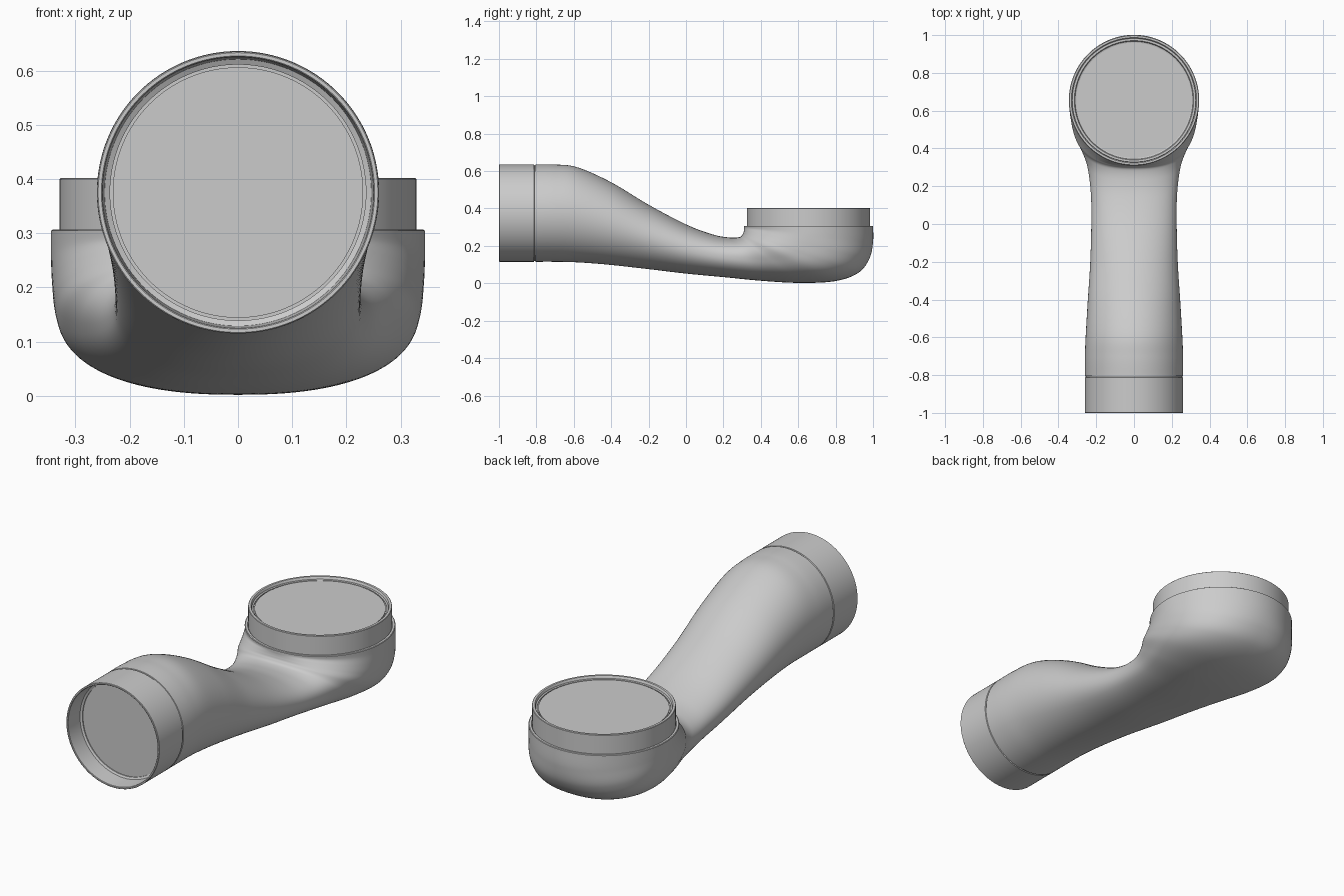
import bpy, bmesh, math
from mathutils import Vector

if "Cube" in bpy.data.objects:
    bpy.data.objects.remove(bpy.data.objects["Cube"])

SEG = 128


def skin(name, rings, angle=35):
    """Bridge closed rings; a one-point ring closes into a fan."""
    bm = bmesh.new()
    vr = [[bm.verts.new(p) for p in r] for r in rings]
    for a, b in zip(vr, vr[1:]):
        for i in range(SEG):
            j = (i + 1) % SEG
            if len(b) == 1:
                bm.faces.new((a[i], a[j], b[0]))
            else:
                bm.faces.new((a[i], a[j], b[j], b[i]))
    bmesh.ops.recalc_face_normals(bm, faces=bm.faces)
    me = bpy.data.meshes.new(name)
    bm.to_mesh(me)
    bm.free()
    ob = bpy.data.objects.new(name, me)
    bpy.context.collection.objects.link(ob)
    bpy.ops.object.select_all(action='DESELECT')
    ob.select_set(True)
    bpy.context.view_layer.objects.active = ob
    bpy.ops.object.shade_smooth_by_angle(angle=math.radians(angle))
    return ob


def lathe(name, profile, place):
    """Revolve (radius, offset) pairs; place maps local coordinates to the model."""
    rings = []
    for r, h in profile:
        n = 1 if r == 0 else SEG
        rings.append([place(r * math.sin(2 * math.pi * i / SEG),
                            r * math.cos(2 * math.pi * i / SEG), h) for i in range(n)])
    return skin(name, rings)


def catmull(keys, steps):
    out = []
    for i in range(len(keys) - 1):
        p0, p1 = keys[max(i - 1, 0)], keys[i]
        p2, p3 = keys[i + 1], keys[min(i + 2, len(keys) - 1)]
        for s in range(steps):
            t = s / steps
            out.append([0.5 * (2 * b + (c - a) * t + (2 * a - 5 * b + 4 * c - d) * t * t
                               + (3 * b - a - 3 * c + d) * t ** 3)
                        for a, b, c, d in zip(p0, p1, p2, p3)])
    out.append(list(keys[-1]))
    return out


# Duct body: sections fan round the inner bend
# (top y, top z, bottom y, bottom z, half width, squareness)
keys = [
    (-.805, .635, -.805, .115, .260, 2),
    (-.70, .635, -.70, .115, .260, 2),
    (-.58, .620, -.58, .112, .255, 2),
    (-.40, .540, -.42, .100, .245, 2),
    (-.20, .420, -.22, .078, .232, 2),
    (.00, .315, .00, .052, .226, 2.1),
    (.14, .262, .20, .033, .229, 2.2),
    (.23, .245, .42, .012, .250, 2.3),
    (.285, .247, .62, .002, .290, 2.4),
    (.303, .262, .80, .012, .325, 2.4),
    (.308, .275, .92, .055, .338, 2.3),
    (.310, .287, .98, .130, .343, 2.15),
    (.310, .296, 1.0, .220, .345, 2),
    (.310, .305, 1.0, .305, .345, 2),
]


def section(ty, tz, by, bz, w, n):
    top, bot = Vector((0, ty, tz)), Vector((0, by, bz))
    mid, up = (top + bot) / 2, (top - bot) / 2
    ring = []
    for i in range(SEG):
        a = 2 * math.pi * i / SEG
        s, c = math.sin(a), math.cos(a)
        p = mid + up * math.copysign(abs(c) ** (2 / n), c)
        p.x = w * math.copysign(abs(s) ** (2 / n), s)
        ring.append(p)
    return ring


skin("duct_body", [section(*k) for k in catmull(keys, 9)], 50)

# Horizontal inlet sleeve with groove, thin rim and recessed end disc
lathe("inlet_sleeve",
      [(.260, -.803), (.256, -.805), (.256, -.811), (.260, -.813), (.260, -.998),
       (.258, -1.0), (.252, -1.0), (.250, -.998), (.246, -.91), (.236, -.905),
       (.236, -.90), (.231, -.90), (.231, -.905), (0, -.905)],
      lambda a, b, h: (a, h, .375 + b))

# Upright outlet collar with ledge, rim and shallow end disc
lathe("outlet_collar",
      [(.345, .304), (.342, .307), (.332, .307), (.329, .303), (.329, .400),
       (.327, .402), (.316, .402), (.314, .400), (.312, .390), (.305, .388),
       (.305, .383), (.300, .383), (.300, .388), (0, .388)],
      lambda a, b, h: (a, .655 + b, h))
